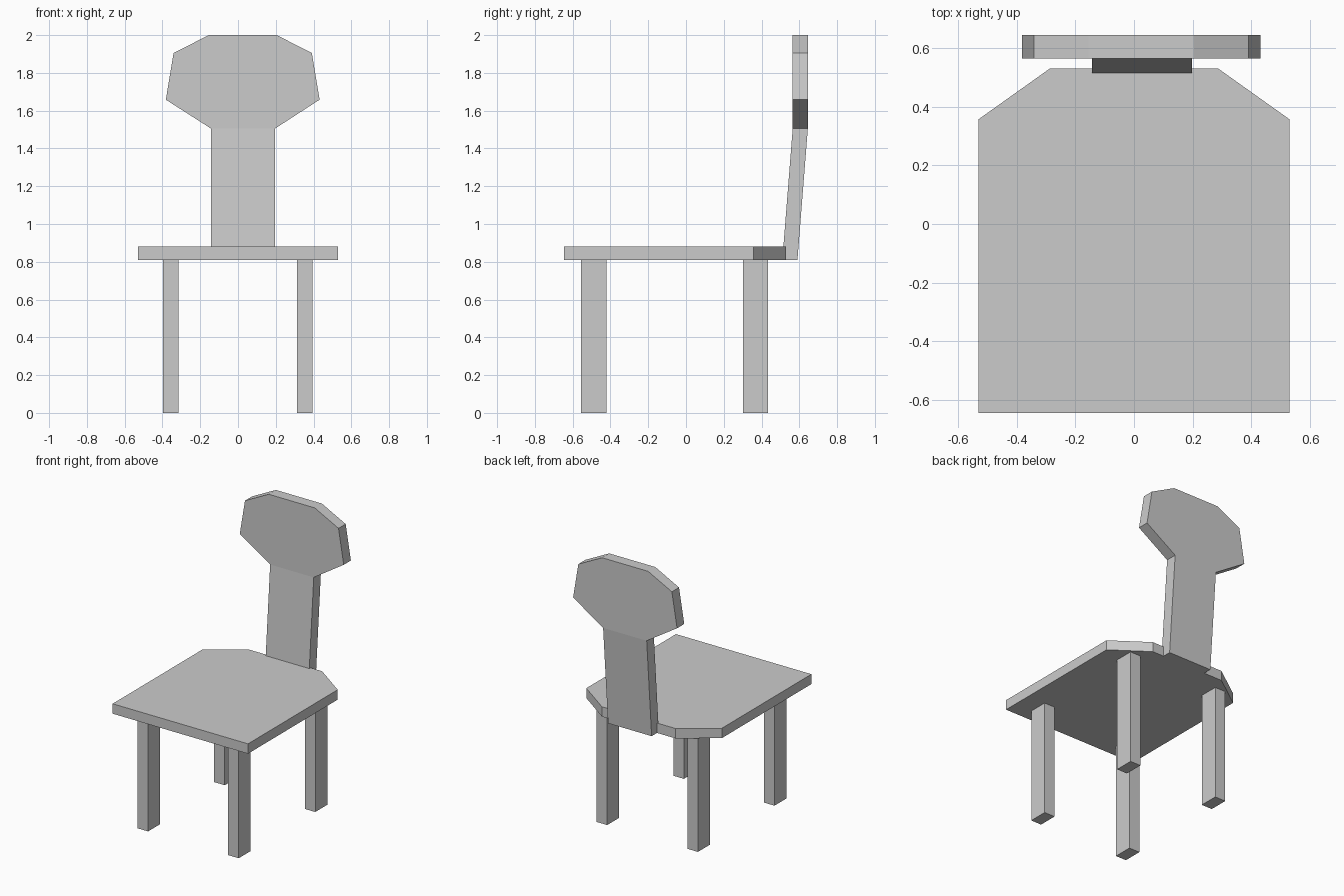
import bpy
import bmesh

if "Cube" in bpy.data.objects:
    bpy.data.objects.remove(bpy.data.objects["Cube"])


def make_object(name, bm):
    bmesh.ops.recalc_face_normals(bm, faces=bm.faces)
    mesh = bpy.data.meshes.new(name)
    bm.to_mesh(mesh)
    bm.free()
    obj = bpy.data.objects.new(name, mesh)
    bpy.context.collection.objects.link(obj)
    return obj


def loft(name, rings):
    """Skin a stack of matching closed rings and cap both ends."""
    bm = bmesh.new()
    loops = [[bm.verts.new(p) for p in ring] for ring in rings]
    n = len(loops[0])
    for a, b in zip(loops, loops[1:]):
        for i in range(n):
            j = (i + 1) % n
            bm.faces.new((a[i], a[j], b[j], b[i]))
    bm.faces.new(loops[0])
    bm.faces.new(loops[-1])
    return make_object(name, bm)


def prism(name, outline, z0, z1):
    return loft(name, [[(x, y, z) for x, y in outline] for z in (z0, z1)])


SEAT_BOTTOM, SEAT_TOP = 0.81, 0.88

# Seat: slab with the two rear corners cut off
half = [(0.53, -0.645), (0.53, 0.357), (0.287, 0.53)]
prism("seat", half + [(-x, y) for x, y in reversed(half)], SEAT_BOTTOM, SEAT_TOP)

# Four rectangular legs
for side, x0, x1 in (("left", -0.398, -0.315), ("right", 0.312, 0.394)):
    for end, y0, y1 in (("front", -0.555, -0.421), ("rear", 0.301, 0.435)):
        prism(f"{end}_{side}_leg", [(x0, y0), (x1, y0), (x1, y1), (x0, y1)],
              0.0, SEAT_BOTTOM)

# Backrest: leaning neck that turns upright into a faceted head
# rows are height, left x, right x, front y
rows = [
    (SEAT_BOTTOM, -0.144, 0.197, 0.510),
    (1.506, -0.144, 0.197, 0.565),
    (1.658, -0.382, 0.432, 0.565),
    (1.905, -0.341, 0.391, 0.565),
    (2.0, -0.155, 0.205, 0.565),
]
depth = 0.08
loft("backrest", [[(xl, y, z), (xr, y, z), (xr, y + depth, z), (xl, y + depth, z)]
                  for z, xl, xr, y in rows])
